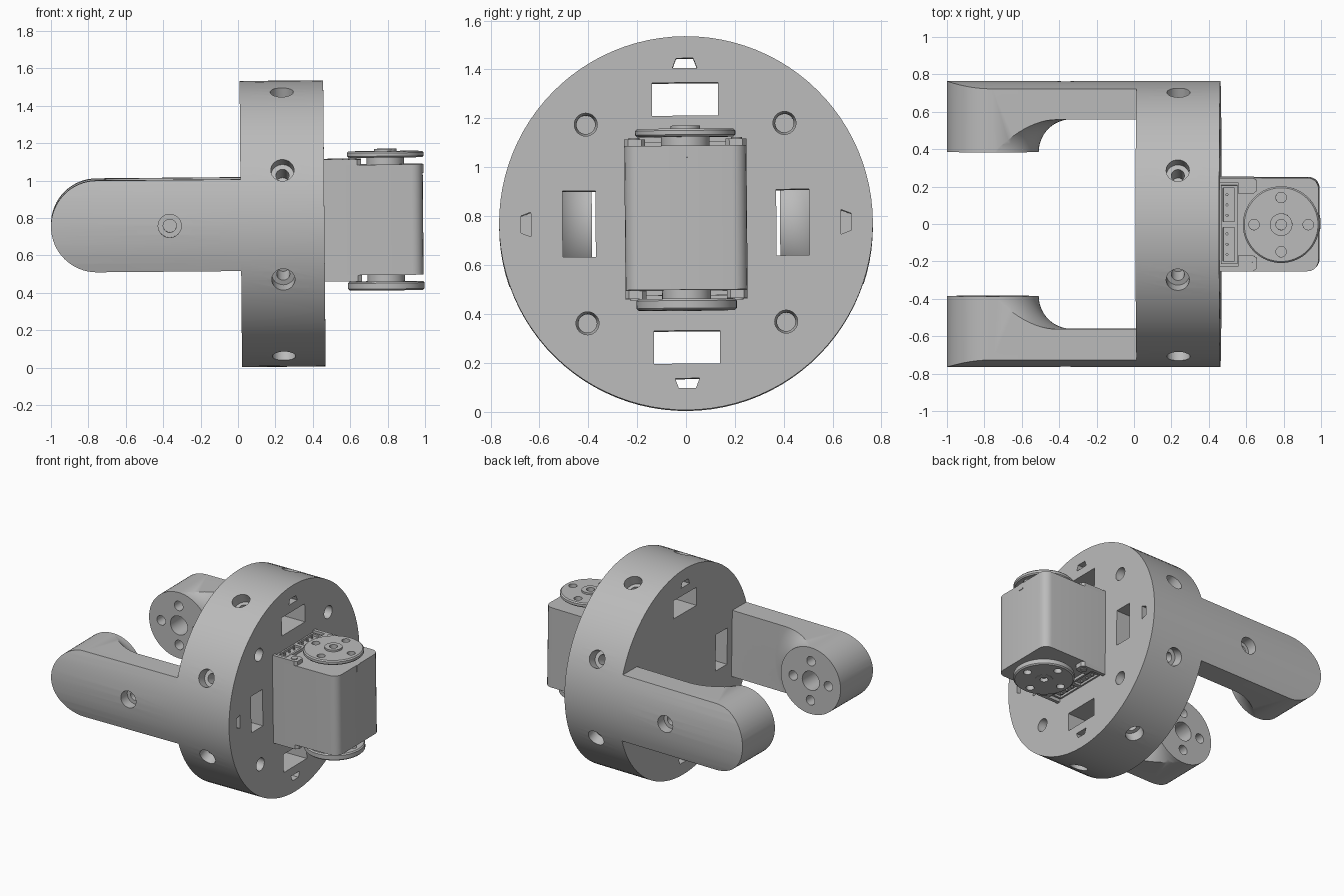
import bpy, bmesh
from math import pi, sin, cos, radians
from mathutils import Matrix, Vector

cube = bpy.data.objects.get("Cube")
if cube:
    bpy.data.objects.remove(cube, do_unlink=True)

grey = bpy.data.materials.new("plain grey")
grey.use_nodes = True
COLOUR = (0.5, 0.5, 0.5, 1)
grey.diffuse_color = COLOUR
grey.node_tree.nodes["Principled BSDF"].inputs["Base Color"].default_value = COLOUR

I = Matrix.Identity(4)
ALONG_X = Matrix(((0, 0, 1, 0), (1, 0, 0, 0), (0, 1, 0, 0), (0, 0, 0, 1)))
ALONG_Y = Matrix(((1, 0, 0, 0), (0, 0, 1, 0), (0, 1, 0, 0), (0, 0, 0, 1)))
parts = []


def aim(loc, direction):
    """Matrix that moves the z axis to a place and direction."""
    turn = Vector(direction).to_track_quat('Z', 'Y').to_matrix().to_4x4()
    return Matrix.Translation(loc) @ turn


def merge(bm, piece, matrix):
    bmesh.ops.remove_doubles(piece, verts=piece.verts[:], dist=1e-5)
    bmesh.ops.transform(piece, matrix=matrix, verts=piece.verts[:])
    bmesh.ops.recalc_face_normals(piece, faces=piece.faces[:])
    mesh = bpy.data.meshes.new("piece")
    piece.to_mesh(mesh)
    piece.free()
    bm.from_mesh(mesh)
    bpy.data.meshes.remove(mesh)


def lathe(bm, profile, matrix=I, steps=32):
    """Revolve (radius, height) points about z."""
    piece = bmesh.new()
    verts = [piece.verts.new((r, 0, h)) for r, h in profile]
    edges = [piece.edges.new(pair) for pair in zip(verts, verts[1:])]
    bmesh.ops.spin(piece, geom=verts + edges, cent=(0, 0, 0), axis=(0, 0, 1),
                   angle=2 * pi, steps=steps, use_merge=False)
    merge(bm, piece, matrix)


def rod(bm, r, h0, h1, matrix=I, steps=32):
    lathe(bm, [(0, h0), (r, h0), (r, h1), (0, h1)], matrix, steps)


def prism(bm, points, h0, h1, matrix=I):
    piece = bmesh.new()
    face = piece.faces.new([piece.verts.new((u, v, h0)) for u, v in points])
    new = bmesh.ops.extrude_face_region(piece, geom=[face])["geom"]
    for v in new:
        if isinstance(v, bmesh.types.BMVert):
            v.co.z = h1
    merge(bm, piece, matrix)


def rect(u0, u1, v0, v1):
    return [(u0, v0), (u1, v0), (u1, v1), (u0, v1)]


def arc(cx, cy, r, a0, a1, n):
    steps = [radians(a0 + (a1 - a0) * i / n) for i in range(n + 1)]
    return [(cx + r * cos(a), cy + r * sin(a)) for a in steps]


def make(name, bm, keep=True):
    mesh = bpy.data.meshes.new(name)
    bm.to_mesh(mesh)
    bm.free()
    mesh.materials.append(grey)
    ob = bpy.data.objects.new(name, mesh)
    bpy.context.scene.collection.objects.link(ob)
    if keep:
        parts.append(ob)
    return ob


def select(ob):
    bpy.ops.object.select_all(action='DESELECT')
    bpy.context.view_layer.objects.active = ob
    ob.select_set(True)


def boolean(ob, cutter_bm, operation='DIFFERENCE'):
    cutter = make("cutter", cutter_bm, keep=False)
    cutter.hide_render = True
    mod = ob.modifiers.new("cut", 'BOOLEAN')
    mod.operation, mod.solver, mod.object = operation, 'EXACT', cutter
    select(ob)
    bpy.ops.object.modifier_apply(modifier=mod.name)
    bpy.data.objects.remove(cutter, do_unlink=True)


RADIUS, HALF, TIP = 0.765, 0.245, -0.755
BACK, FACE = 0.015, 0.462

# Round base with slots, face holes and counterbored rim holes
bm = bmesh.new()
rod(bm, RADIUS, BACK, FACE, ALONG_X, 96)
base = make("round_base", bm)
bm = bmesh.new()
for k in range(4):
    turn = Matrix.Rotation(k * pi / 2, 4, 'X') @ ALONG_X
    inner = 0.37 if k % 2 else 0.44
    prism(bm, rect(-0.135, 0.135, inner, inner + 0.135), -0.1, 0.6, turn)
    prism(bm, [(-0.05, 0.635), (0.05, 0.635), (0.035, 0.675), (-0.035, 0.675)],
          -0.1, 0.6, turn)
    a = pi / 4 + k * pi / 2
    at = Vector((0, 0.575 * cos(a), 0.575 * sin(a)))
    lathe(bm, [(0, 0.3), (0.038, 0.3), (0.038, 0.4), (0.047, 0.43), (0.047, 0.6),
               (0, 0.6)], aim(at, (1, 0, 0)))
for k in range(8):
    a = pi / 8 + k * pi / 4
    lathe(bm, [(0, 0.57), (0.035, 0.57), (0.035, 0.69), (0.062, 0.69),
               (0.062, 0.9), (0, 0.9)], aim((0.24, 0, 0), (0, cos(a), sin(a))))
boolean(base, bm)

# Two fork arms: rounded bar trimmed to the base's curve, with a filleted boss
for name, angle in (("left_side_arm", 0), ("right_side_arm", pi)):
    bm = bmesh.new()
    outline = [(BACK, -HALF), (BACK, HALF)] + arc(TIP, 0, HALF, 90, 270, 32)
    prism(bm, outline, 0.385, 0.9, ALONG_Y)
    arm = make(name, bm)
    bm = bmesh.new()
    rod(bm, RADIUS, -1.2, 0.2, ALONG_X, 96)
    boolean(arm, bm, 'INTERSECT')

    # Hollow beside the boss
    bm = bmesh.new()
    r = HALF + 0.0006
    fillet = arc(r + 0.175, 0.385, 0.175, 180, 90, 12)
    ring = [(r, 0.3)] + fillet + [(1.2, 0.56), (1.2, 0.3), (r, 0.3)]
    lathe(bm, ring, aim((TIP, 0, 0), (0, 1, 0)), 80)
    boolean(arm, bm)

    # Boss holes and side screw hole
    bm = bmesh.new()
    rod(bm, 0.07, 0.3, 0.55, aim((TIP, 0, 0), (0, 1, 0)))
    for k in range(4):
        x, z = 0.145 * cos(k * pi / 2), 0.145 * sin(k * pi / 2)
        rod(bm, 0.035, 0.3, 0.55, aim((TIP + x, 0, z), (0, 1, 0)))
    lathe(bm, [(0, 0.6), (0.035, 0.6), (0.035, 0.69), (0.062, 0.69), (0.062, 0.9),
               (0, 0.9)], aim((-0.365, 0, 0), (0, 1, 0)))
    boolean(arm, bm)
    arm.data.transform(Matrix.Rotation(angle, 4, 'X'))

# Motor housing with rounded outer corners
bm = bmesh.new()
corner = arc(0.93, 0.19, 0.06, 0, 90, 5)
outline = corner + [(FACE, 0.25), (FACE, -0.25)]
outline += [(x, -y) for x, y in reversed(corner)]
prism(bm, outline, -0.277, 0.313)
make("motor_housing", bm)

# Corner lugs and their screws, above and below
bm = bmesh.new()
screws = bmesh.new()
for s in (-1, 1):
    lug = [(FACE, s * 0.25), (0.64, s * 0.25), (0.66, s * 0.235), (0.66, s * 0.18),
           (0.64, s * 0.165), (0.56, s * 0.165), (0.56, s * 0.225), (FACE, s * 0.225)]
    for low, high, tip in ((0.313, 0.343, 0.349), (-0.31, -0.277, -0.316)):
        prism(bm, lug, low, high)
        rod(screws, 0.022, 0, tip, Matrix.Translation((0.615, s * 0.21, 0)), 16)
make("motor_lugs", bm)
make("lug_screws", screws)

# Cable sockets with pins
for name, z, s in (("top_socket", 0.313, 1), ("bottom_socket", -0.277, -1)):
    bm = bmesh.new()
    prism(bm, rect(0.468, 0.555, -0.21, 0.21), z, z + s * 0.02)
    socket = make(name, bm)
    bm = bmesh.new()
    for side in (-1, 1):
        prism(bm, rect(0.48, 0.54, side * 0.105 - 0.09, side * 0.105 + 0.09),
              z + s * 0.004, z + s * 0.05)
    boolean(socket, bm)
    bm = bmesh.new()
    for k in range(3):
        for side in (-1, 1):
            place = Matrix.Translation((0.5, side * (0.05 + 0.055 * k), z))
            rod(bm, 0.008, 0, s * 0.018, place, 8)
    make(name + "_pins", bm)

# Small notch plate on the outer face
bm = bmesh.new()
prism(bm, rect(-0.02, 0.02, 0.265, 0.313), 0.988, 0.994, ALONG_X)
make("notch_plate", bm)

# Drive horns: neck, bevelled disc, raised hub with a centre hole
horns = (("top_horn", 1, 0.31, 0.35, 0.383, 0.396),
         ("bottom_horn", -1, 0.275, 0.313, 0.36, 0.362))
for name, s, root, under, top, hub in horns:
    bm = bmesh.new()
    centre = Matrix.Translation((0.79, 0, 0))
    b = 0.008
    profile = [(0, root), (0.1, root), (0.1, under), (0.205 - b, under),
               (0.205, under + b), (0.205, top - b), (0.205 - b, top), (0.06, top),
               (0.06, hub), (0.028, hub), (0.028, top - 0.025), (0, top - 0.025)]
    lathe(bm, [(r, s * h) for r, h in profile], centre, 64)
    horn = make(name, bm)
    bm = bmesh.new()
    for k in range(4):
        a = k * pi / 2
        place = Matrix.Translation((0.79 + 0.145 * cos(a), 0.145 * sin(a), 0))
        rod(bm, 0.028, s * (under - 0.01), s * (top + 0.05), place, 24)
    boolean(horn, bm)

# Slight overall lean, placed on the ground
lean = (Matrix.Translation((0, 0, 0.767)) @ Matrix.Rotation(radians(0.5), 4, 'X')
        @ Matrix.Rotation(radians(-0.5), 4, 'Y'))
for ob in parts:
    ob.data.transform(lean)
    select(ob)
    bpy.ops.object.shade_smooth_by_angle(angle=radians(30))
